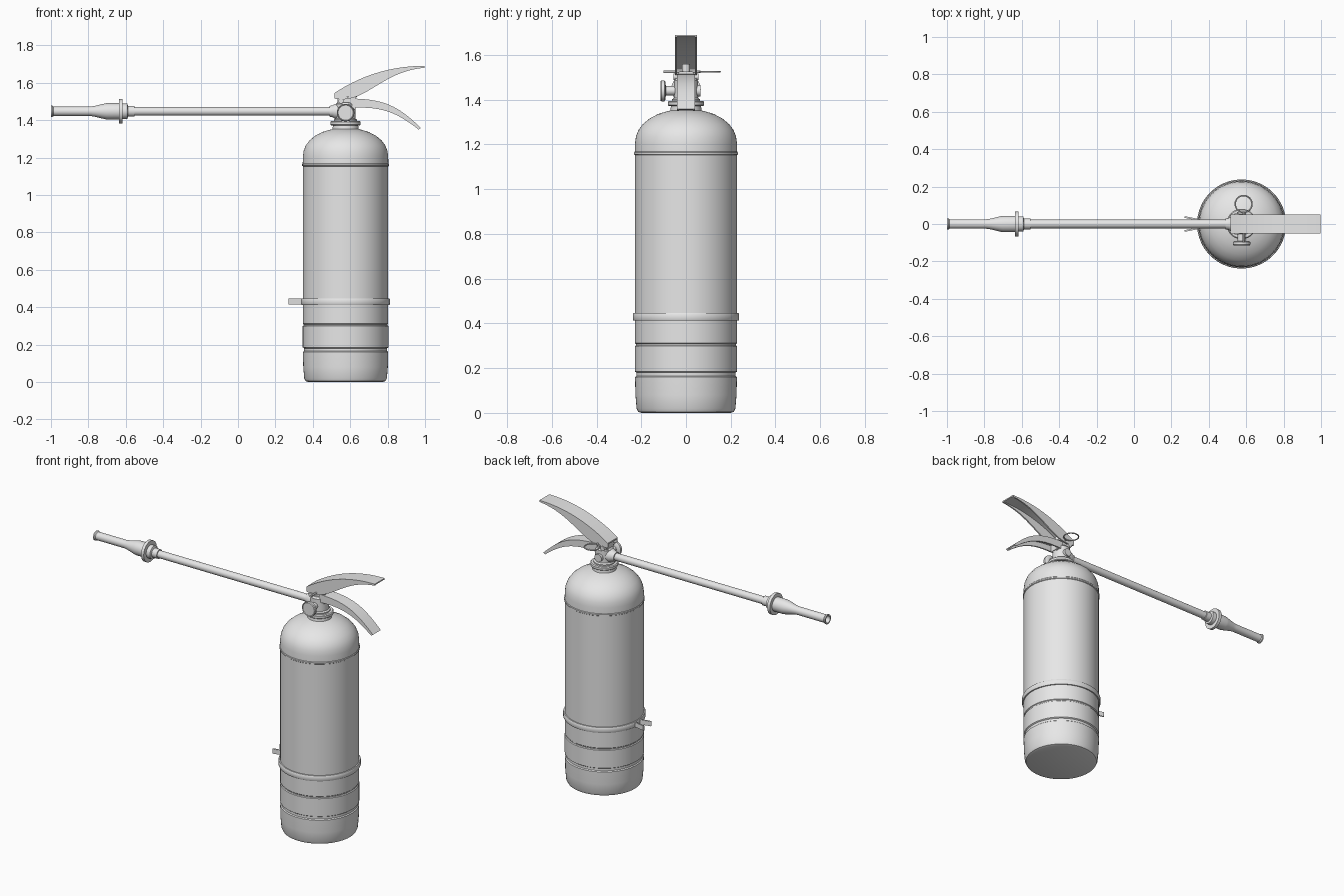
import bpy, bmesh
from math import radians, tau, sin, cos
from mathutils import Vector, Matrix
from mathutils.geometry import interpolate_bezier

if "Cube" in bpy.data.objects:
    bpy.data.objects.remove(bpy.data.objects["Cube"], do_unlink=True)

grey = bpy.data.materials.new("plain_grey")
grey.use_nodes = True
grey.diffuse_color = (0.8, 0.8, 0.8, 1)
grey.node_tree.nodes["Principled BSDF"].inputs["Base Color"].default_value = (0.8, 0.8, 0.8, 1)

CX = 0.575      # cylinder axis
HOSE_Z = 1.447
X, Y, Z = Vector((1, 0, 0)), Vector((0, 1, 0)), Vector((0, 0, 1))


def finish(name, bm, angle=35):
    bmesh.ops.remove_doubles(bm, verts=bm.verts, dist=0.00005)
    bmesh.ops.recalc_face_normals(bm, faces=bm.faces)
    mesh = bpy.data.meshes.new(name)
    bm.to_mesh(mesh)
    bm.free()
    mesh.materials.append(grey)
    obj = bpy.data.objects.new(name, mesh)
    bpy.context.collection.objects.link(obj)
    bpy.ops.object.select_all(action='DESELECT')
    obj.select_set(True)
    bpy.context.view_layer.objects.active = obj
    bpy.ops.object.shade_smooth_by_angle(angle=radians(angle))
    return obj


def lathe(name, profile, origin, axis=Z, steps=48):
    """Turn (radius, distance) pairs around an axis."""
    bm = bmesh.new()
    vs = [bm.verts.new((r, 0, h)) for r, h in profile]
    edges = [bm.edges.new(pair) for pair in zip(vs, vs[1:])]
    bmesh.ops.spin(bm, geom=vs + edges, cent=(0, 0, 0), axis=Z,
                   angle=tau, steps=steps)
    turn = axis.to_track_quat('Z', 'Y').to_matrix().to_4x4()
    bm.transform(Matrix.Translation(origin) @ turn)
    return finish(name, bm)


def rod(name, radius, start, length, axis, steps=24):
    return lathe(name, [(0, 0), (radius, 0), (radius, length), (0, length)],
                 start, axis, steps)


def channel(name, top, bottom, width, wall=0.009, count=20):
    """Loft a folded sheet lever, open underneath, between two curves."""
    bm = bmesh.new()
    curves = [interpolate_bezier(*[Vector((x, 0, z)) for x, z in c], count)
              for c in (top, bottom)]
    rings = []
    for t, b in zip(*curves):
        inner = t.lerp(b, min(0.8, wall / (t - b).length))
        w, i = width / 2, width / 2 - wall
        section = [(t, -w), (t, w), (b, w), (b, i),
                   (inner, i), (inner, -i), (b, -i), (b, -w)]
        rings.append([bm.verts.new(p + Y * y) for p, y in section])
    for a, c in zip(rings, rings[1:]):
        for k in range(8):
            n = (k + 1) % 8
            bm.faces.new((a[k], a[n], c[n], c[k]))
    bm.faces.new(rings[0])
    bm.faces.new(rings[-1])
    return finish(name, bm)


def block(name, center, size, rot=0, bevel=0.004):
    bm = bmesh.new()
    bmesh.ops.create_cube(bm, size=1)
    bm.transform(Matrix.Diagonal((*size, 1)))
    bmesh.ops.bevel(bm, geom=bm.edges[:], offset=bevel, segments=2, affect='EDGES')
    bm.transform(Matrix.Translation(center) @ Matrix.Rotation(rot, 4, 'Z'))
    return finish(name, bm)


def ring(name, center, radius, wire, steps=40):
    profile = [(radius + wire * cos(k * tau / 10), wire * sin(k * tau / 10))
               for k in range(11)]
    return lathe(name, profile, center, Z, steps)


# Tank with grooved foot, shoulder bead and dome
lathe("tank", [
    (0, 0), (0.2, 0), (0.214, 0.005), (0.221, 0.02), (0.226, 0.08), (0.228, 0.16),
    (0.222, 0.165), (0.222, 0.18), (0.229, 0.185),
    (0.229, 0.298), (0.224, 0.302), (0.224, 0.308), (0.228, 0.312),
    (0.228, 1.153), (0.232, 1.156), (0.232, 1.164), (0.229, 1.168),
    (0.228, 1.205), (0.224, 1.235), (0.213, 1.264), (0.193, 1.291),
    (0.163, 1.316), (0.125, 1.336), (0.09, 1.347), (0.07, 1.352),
    (0.067, 1.375), (0, 1.375)], (CX, 0, 0), steps=64)

# Strap around the tank with its two flared clamp ears
lathe("strap", [(0.226, 0.412), (0.235, 0.412), (0.238, 0.418), (0.238, 0.44),
                (0.235, 0.446), (0.226, 0.446)], (CX, 0, 0), steps=64)
for side, label in ((-1, "right"), (1, "left")):
    block(label + "_strap_ear", (0.311, side * 0.029, 0.429),
          (0.085, 0.009, 0.032), rot=-side * 0.2, bevel=0.002)

# Neck collar and valve
lathe("neck_collar", [(0, 1.372), (0.076, 1.372), (0.081, 1.376), (0.081, 1.39),
                      (0.076, 1.395), (0, 1.395)], (CX, 0, 0))
lathe("valve_body", [(0, 1.39), (0.062, 1.39), (0.062, 1.402), (0.053, 1.408),
                     (0.053, 1.485), (0.045, 1.495), (0, 1.495)], (CX, 0, 0))
block("valve_head", (0.582, 0, 1.492), (0.1, 0.066, 0.07))
rod("plunger", 0.018, (0.6, 0, 1.5), 0.06, Z)

# Pressure gauge on the front
lathe("gauge", [(0, 0), (0.021, 0), (0.021, 0.05), (0.04, 0.052), (0.047, 0.057),
                (0.047, 0.07), (0.043, 0.075), (0.04, 0.071), (0, 0.071)],
      (CX, -0.04, 1.44), -Y)
rod("back_plug", 0.025, (CX, 0.04, 1.44), 0.025, Y)

# Levers
channel("upper_lever",
        [(0.516, 1.545), (0.66, 1.64), (0.82, 1.69), (0.998, 1.69)],
        [(0.516, 1.515), (0.68, 1.48), (0.76, 1.66), (0.998, 1.68)], 0.1)
channel("lower_handle",
        [(0.6, 1.515), (0.8, 1.515), (0.87, 1.46), (0.978, 1.358)],
        [(0.6, 1.465), (0.77, 1.475), (0.85, 1.44), (0.965, 1.35)], 0.08)

# Lever pivot, safety pin and pull ring
rod("lever_pivot", 0.014, (0.55, -0.056, 1.503), 0.112, Y)
rod("safety_pin", 0.005, (0.586, -0.1, 1.525), 0.165, Y, 12)
ring("pull_ring", (0.586, 0.107, 1.525), 0.045, 0.004)

# Hose with the coupling to the valve
lathe("hose_coupling", [(0, 0.49), (0.029, 0.49), (0.031, 0.505), (0.04, 0.518),
                        (0.04, 0.55), (0, 0.55)], (0, 0, HOSE_Z), X)
rod("hose", 0.023, (-0.58, 0, HOSE_Z), 1.09, X, 32)

# Hollow nozzle with flange and lip
lathe("nozzle", [
    (0, -0.75), (0.018, -0.75), (0.022, -1), (0.03, -1), (0.03, -0.992),
    (0.025, -0.986), (0.025, -0.79), (0.029, -0.765), (0.041, -0.715),
    (0.044, -0.7), (0.044, -0.637), (0.066, -0.637), (0.066, -0.618),
    (0.041, -0.618), (0.041, -0.592), (0.029, -0.588), (0.029, -0.553),
    (0, -0.553)], (0, 0, HOSE_Z), X)
